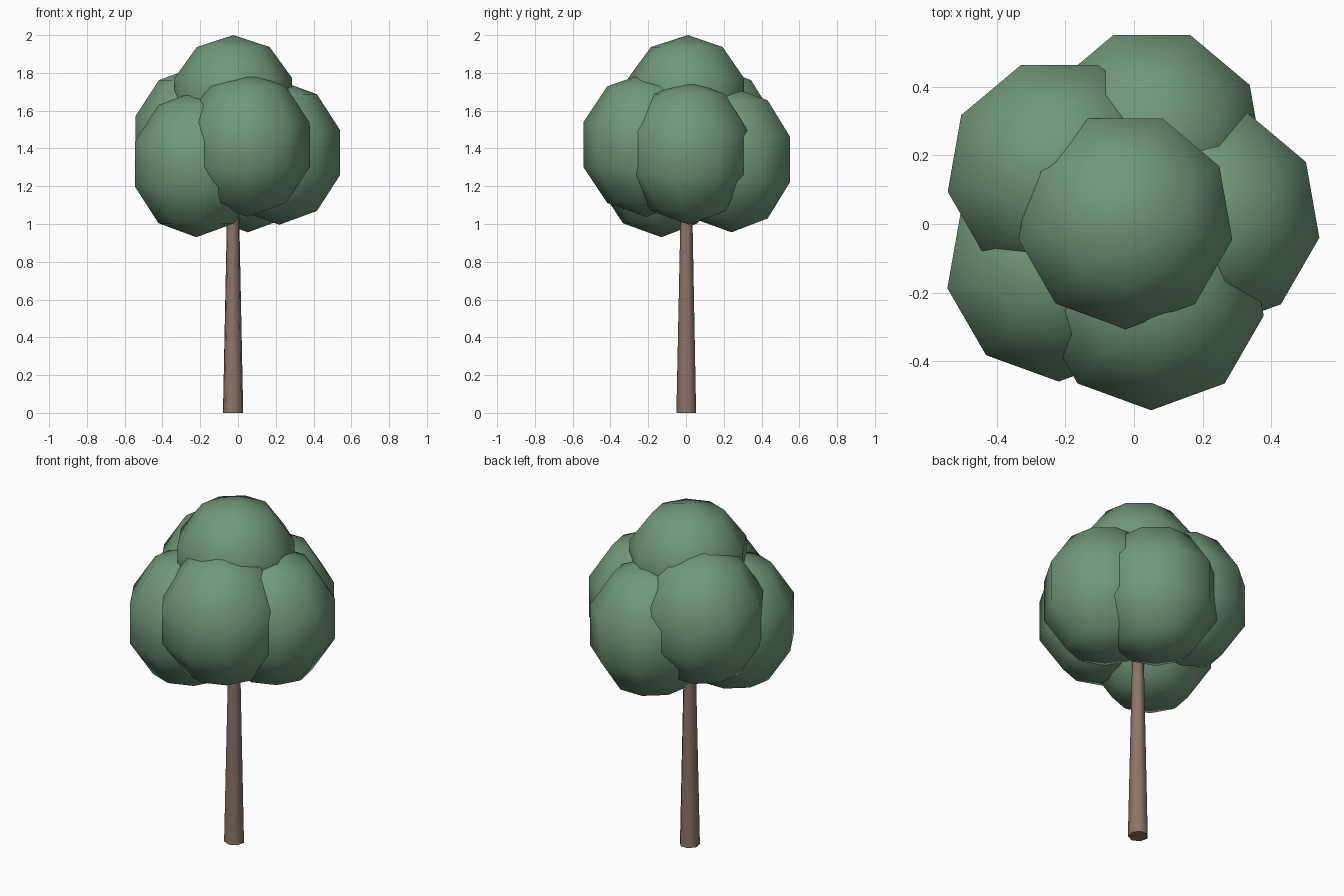
import bpy, bmesh, math

if "Cube" in bpy.data.objects:
    bpy.data.objects.remove(bpy.data.objects["Cube"])


def material(name, rgb):
    m = bpy.data.materials.new(name)
    m.diffuse_color = (*rgb, 1)
    m.use_nodes = True
    m.node_tree.nodes["Principled BSDF"].inputs["Base Color"].default_value = m.diffuse_color
    return m


leaf = material("leaf green", (0.162, 0.314, 0.195))
bark = material("bark brown", (0.262, 0.175, 0.135))


def lathe(name, profile, sides, location, mat):
    """Closed turned shape, one corner facing the front; radius 0 makes a pole."""
    bm = bmesh.new()
    rings = []
    for r, z in profile:
        if r == 0:
            rings.append([bm.verts.new((0, 0, z))] * sides)
        else:
            angles = [-math.pi / 2 + 2 * math.pi * i / sides for i in range(sides)]
            rings.append([bm.verts.new((r * math.cos(a), r * math.sin(a), z)) for a in angles])
    for low, high in zip(rings, rings[1:]):
        for i in range(sides):
            j = (i + 1) % sides
            corners = list(dict.fromkeys((low[i], low[j], high[j], high[i])))
            bm.faces.new(corners).smooth = True
    # flat caps where the ends are open
    if profile[0][0]:
        bm.faces.new(rings[0][::-1])
    if profile[-1][0]:
        bm.faces.new(rings[-1])
    for e in bm.edges:
        if any(not f.smooth for f in e.link_faces):
            e.smooth = False
    bm.normal_update()
    mesh = bpy.data.meshes.new(name)
    bm.to_mesh(mesh)
    bm.free()
    mesh.materials.append(mat)
    ob = bpy.data.objects.new(name, mesh)
    ob.location = location
    bpy.context.collection.objects.link(ob)
    return ob


def foliage(name, location, radius, half_height):
    profile = [(0, -half_height)]
    for lat in (-54, -18, 18, 54):
        a = math.radians(lat)
        profile.append((radius * math.cos(a), half_height * math.sin(a)))
    profile.append((0, half_height))
    lathe(name, profile, 9, location, leaf)


# Tapered trunk, running up into the crown
lathe("trunk", [(0.055, 0), (0.028, 1.3)], 7, (-0.026, 0.004, 0), bark)

# Crown of overlapping foliage clumps
foliage("foliage_top", (-0.025, 0.01, 1.67), 0.333, 0.33)
foliage("foliage_front", (0.05, -0.21, 1.42), 0.351, 0.382)
foliage("foliage_front_left", (-0.22, -0.13, 1.317), 0.347, 0.387)
foliage("foliage_back_left", (-0.217, 0.152, 1.45), 0.349, 0.385)
foliage("foliage_back", (0.052, 0.241, 1.342), 0.347, 0.386)
foliage("foliage_right", (0.218, 0.017, 1.378), 0.345, 0.382)
